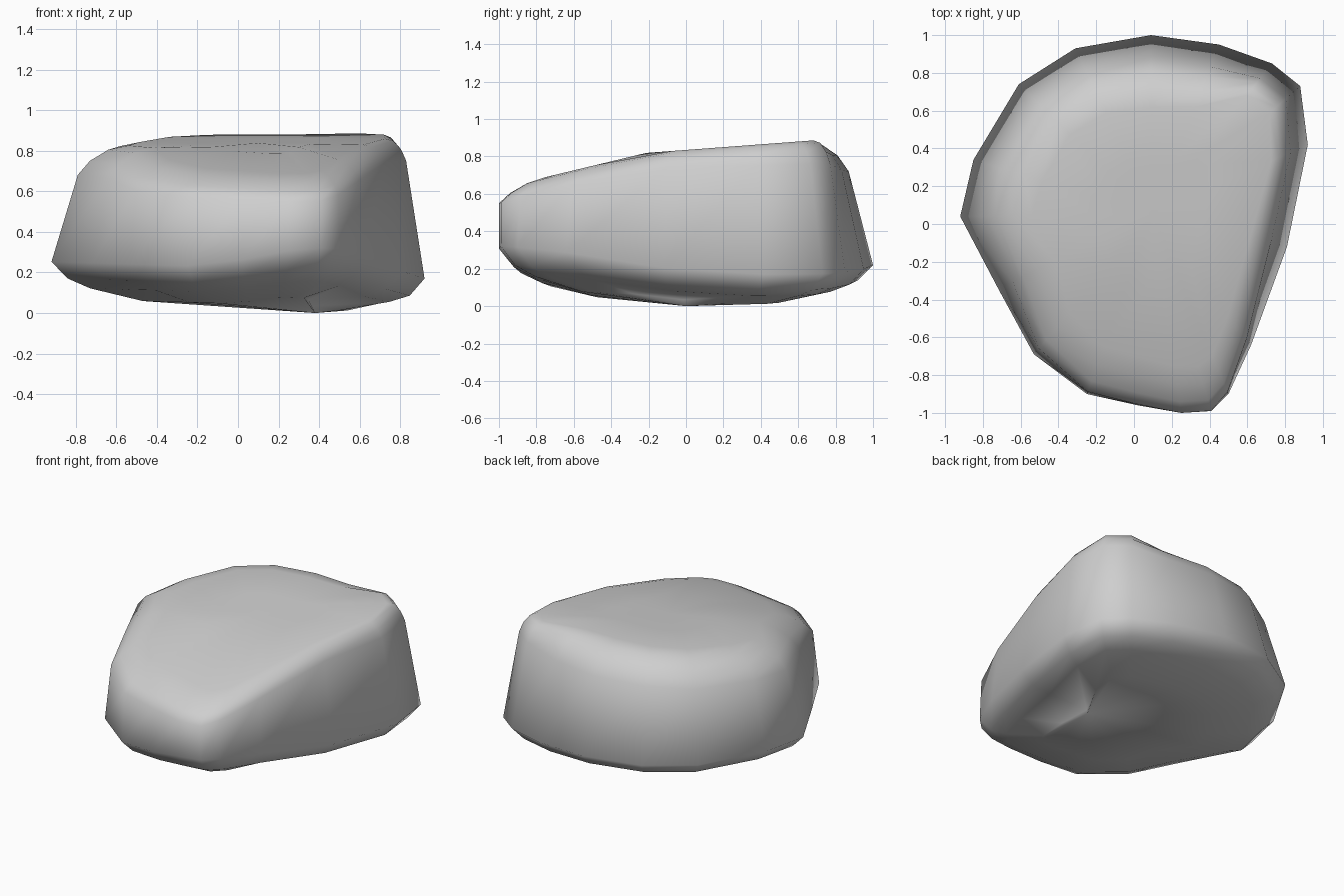
import bpy
import bmesh
from mathutils import Vector

cube = bpy.data.objects.get("Cube")
if cube:
    bpy.data.objects.remove(cube, do_unlink=True)

# Widest outline of the boulder, anticlockwise from the back
OUTLINE = [(0.09, 1), (-0.31, 0.93), (-0.61, 0.74), (-0.85, 0.34), (-0.92, 0.04),
           (-0.72, -0.34), (-0.53, -0.69), (-0.25, -0.9), (0.02, -0.96),
           (0.25, -1), (0.41, -0.99), (0.5, -0.9), (0.62, -0.64), (0.81, -0.12),
           (0.92, 0.42), (0.88, 0.73), (0.73, 0.85), (0.45, 0.95)]
CENTRE = Vector((0.1, 0.05))


def clamp(value):
    return max(0, min(1, value))


def inset(point, distance):
    """Move an outline point towards the centre."""
    return point + (CENTRE - point).normalized() * distance


def crown(x, y):
    """Height of the top, which slopes down to the front and slightly left."""
    return min(0.835 + 0.075 * y, 0.87 + 0.24 * y) - 0.05 * max(0, -x - 0.3)


def lower_ring(distance, height, tilt, lift):
    """Ring of the underside, cut away at the front right corner."""
    ring = []
    for xy in OUTLINE:
        p = Vector(xy)
        corner = clamp((p.x - p.y - 0.8) * 1.8)
        p = inset(p, distance)
        right = max(0, p.x) * tilt
        left = min(0, p.x) * 0.03
        ring.append((p.x, p.y, height - right - left + lift * corner))
    return ring


def upper_ring(distance, fall, shrink=1):
    """Ring of the wall or top, with a tighter shoulder on the right."""
    ring = []
    for xy in OUTLINE:
        p = Vector(xy)
        right = clamp((p.x - 0.4) * 3)
        lean = (0.13 - 0.03 * right) * min(1, p.y + 1)
        drop = 0.13 + 0.05 * p.y - 0.04 * right
        p = inset(p, lean + distance * (1 - 0.55 * right))
        p = CENTRE + (p - CENTRE) * shrink
        ring.append((p.x, p.y, crown(p.x, p.y) - drop * fall))
    return ring


# Underside, rounded lower edge, leaning wall, rounded shoulder, sloping top
rings = [lower_ring(0.45, 0.045, 0.06, 0.05), lower_ring(0.19, 0.1, 0.06, 0.08),
         lower_ring(0.08, 0.145, 0.07, 0.1), lower_ring(0, 0.225, 0.06, 0.12),
         upper_ring(0, 1), upper_ring(0.06, 0.5), upper_ring(0.15, 0.12),
         upper_ring(0.25, 0), upper_ring(0.25, 0, 0.5)]

bm = bmesh.new()
loops = [[bm.verts.new(co) for co in ring] for ring in rings]
count = len(OUTLINE)
for low, high in zip(loops, loops[1:]):
    for i in range(count):
        j = (i + 1) % count
        bm.faces.new((low[i], low[j], high[j], high[i]))
base = bm.verts.new((0.38, 0, 0))
peak = bm.verts.new((CENTRE.x, CENTRE.y, crown(CENTRE.x, CENTRE.y)))
for i in range(count):
    j = (i + 1) % count
    bm.faces.new((base, loops[0][j], loops[0][i]))
    bm.faces.new((peak, loops[-1][i], loops[-1][j]))
bmesh.ops.recalc_face_normals(bm, faces=bm.faces[:])
for face in bm.faces:
    face.smooth = True

mesh = bpy.data.meshes.new("boulder")
bm.to_mesh(mesh)
bm.free()
boulder = bpy.data.objects.new("boulder", mesh)
bpy.context.collection.objects.link(boulder)

# Plain grey stone
stone = bpy.data.materials.new("grey_stone")
stone.use_nodes = True
colour = (0.62, 0.62, 0.62, 1)
stone.diffuse_color = colour
stone.node_tree.nodes["Principled BSDF"].inputs["Base Color"].default_value = colour
mesh.materials.append(stone)
